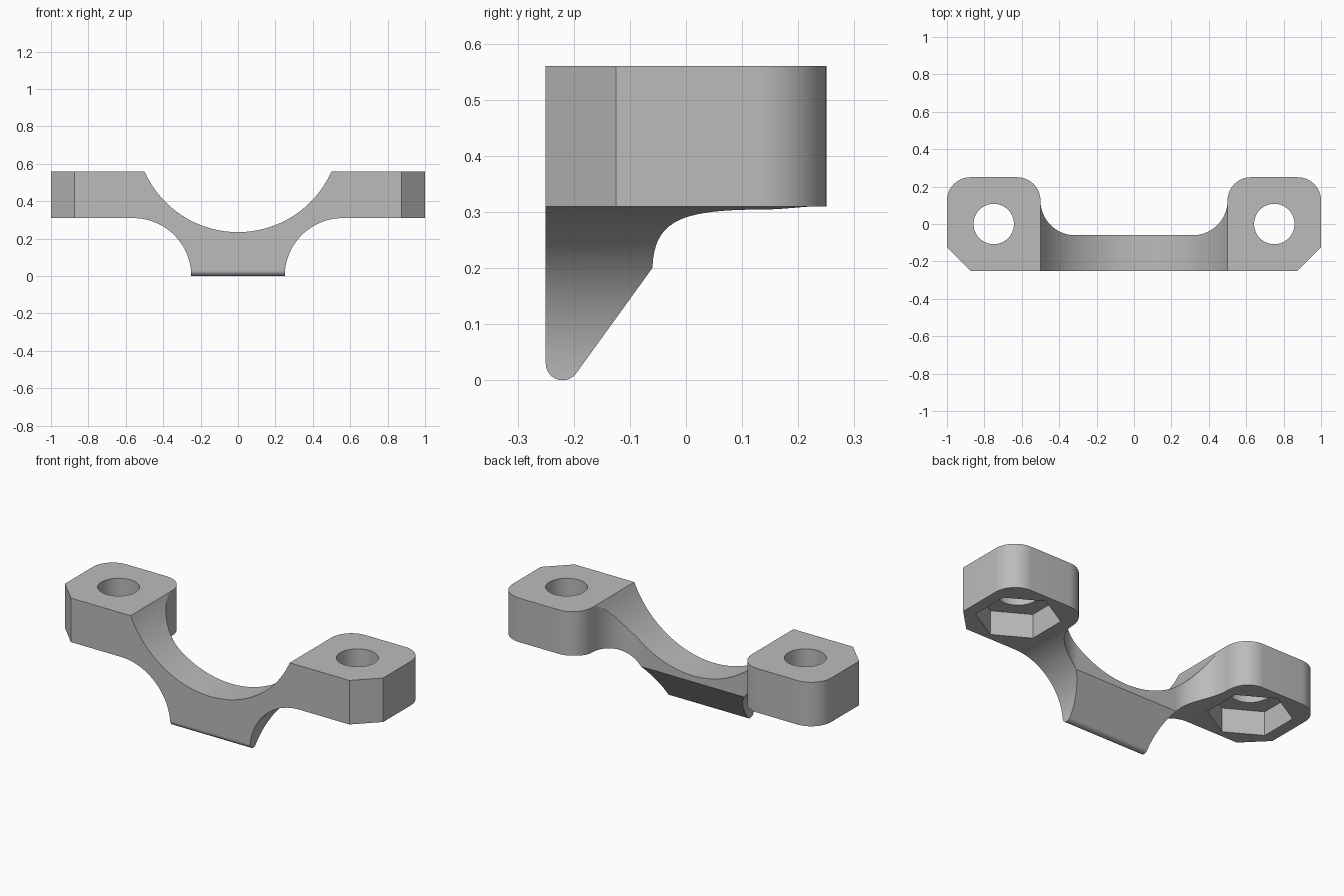
import bpy
import bmesh
from math import cos, sin, radians, asin, degrees
from mathutils import Vector

default = bpy.data.objects.get("Cube")
if default:
    bpy.data.objects.remove(default, do_unlink=True)

grey = bpy.data.materials.new("plain_grey")
grey.use_nodes = True
GREY = (0.5, 0.5, 0.5, 1)
grey.diffuse_color = GREY
grey.node_tree.nodes["Principled BSDF"].inputs["Base Color"].default_value = GREY


def arc(cx, cy, r, start, end, steps=16):
    """Points along an arc, angles in degrees."""
    angles = [radians(start + (end - start) * i / steps) for i in range(steps + 1)]
    return [(cx + r * cos(a), cy + r * sin(a)) for a in angles]


def mirrored(half):
    """Close a half outline with its reflection in x."""
    return half + [(-u, v) for u, v in reversed(half) if abs(u) > 1e-5]


def prism(name, outline, place, low, high):
    """Extrude a flat outline; place maps (u, v, depth) to (x, y, z)."""
    bm = bmesh.new()
    face = bm.faces.new([bm.verts.new(place(u, v, low)) for u, v in outline])
    grown = bmesh.ops.extrude_face_region(bm, geom=[face])["geom"]
    shift = Vector(place(0, 0, high)) - Vector(place(0, 0, low))
    bmesh.ops.translate(bm, vec=shift, verts=[g for g in grown if isinstance(g, bmesh.types.BMVert)])
    bmesh.ops.recalc_face_normals(bm, faces=bm.faces)
    mesh = bpy.data.meshes.new(name)
    bm.to_mesh(mesh)
    bm.free()
    mesh.materials.append(grey)
    obj = bpy.data.objects.new(name, mesh)
    bpy.context.collection.objects.link(obj)
    return obj


def combine(target, tool, operation):
    """Apply a boolean and discard the tool."""
    tool.hide_render = True
    mod = target.modifiers.new(operation.lower(), 'BOOLEAN')
    mod.operation, mod.solver, mod.object = operation, 'EXACT', tool
    bpy.context.view_layer.objects.active = target
    bpy.ops.object.modifier_apply(modifier=mod.name)
    bpy.data.objects.remove(tool, do_unlink=True)


def from_top(u, v, d):
    return (u, v, d)


def from_front(u, v, d):
    return (u, d, v)


def from_side(u, v, d):
    return (d, u, v)


TOP, UNDER, BACK = 0.56, 0.31, 0.25

# Plan outline: two lugs with rounded and chamfered corners, filleted into the bridge
plan = [(0.875, -BACK), (1, -0.125)]
plan += arc(0.875, 0.125, 0.125, 0, 90)
plan += arc(0.625, 0.125, 0.125, 90, 180)
plan += arc(0.315, 0.125, 0.185, 0, -90, 24)[1:]
clamp = prism("clamp_bracket", mirrored(plan), from_top, -0.1, TOP)

# Front profile: saddle arc on top, curved flanks leading to the narrow foot
saddle_r, saddle_z = 0.547, 0.782
reach = degrees(asin(0.5 / saddle_r))
front = arc(0, saddle_z, saddle_r, -90, -90 + reach, 32)
front += [(0.5, TOP + 0.1), (1.1, TOP + 0.1), (1.1, UNDER)]
front += arc(0.56, 0, UNDER, 90, 180, 32) + [(0.25, -0.2)]
combine(clamp, prism("front_profile", mirrored(front), from_front, -0.5, 0.5), 'INTERSECT')

# Side profile: sloped rear of the foot with a rounded tip
side = [(-0.4, 0.8), (-0.4, 0.1), (-BACK, 0.1)]
side += arc(-0.22, 0.03, 0.03, 180, 325, 20)
side += [(-0.06, 0.2), (0.4, 0.2), (0.4, 0.8)]
combine(clamp, prism("side_profile", side, from_side, -1.2, 1.2), 'INTERSECT')

# Bolt holes with hexagonal nut pockets underneath
for x in (-0.75, 0.75):
    hole = prism("bolt_hole", arc(x, 0, 0.108, 0, 352.5, 47), from_top, 0.1, 0.8)
    combine(clamp, hole, 'DIFFERENCE')
    pocket = prism("nut_pocket", arc(x, 0, 0.214, 30, 330, 5), from_top, 0.1, UNDER + 0.135)
    combine(clamp, pocket, 'DIFFERENCE')

# Smooth curved walls, keep hard edges
bpy.ops.object.select_all(action='DESELECT')
clamp.select_set(True)
bpy.context.view_layer.objects.active = clamp
bpy.ops.object.shade_smooth_by_angle(angle=radians(25))
